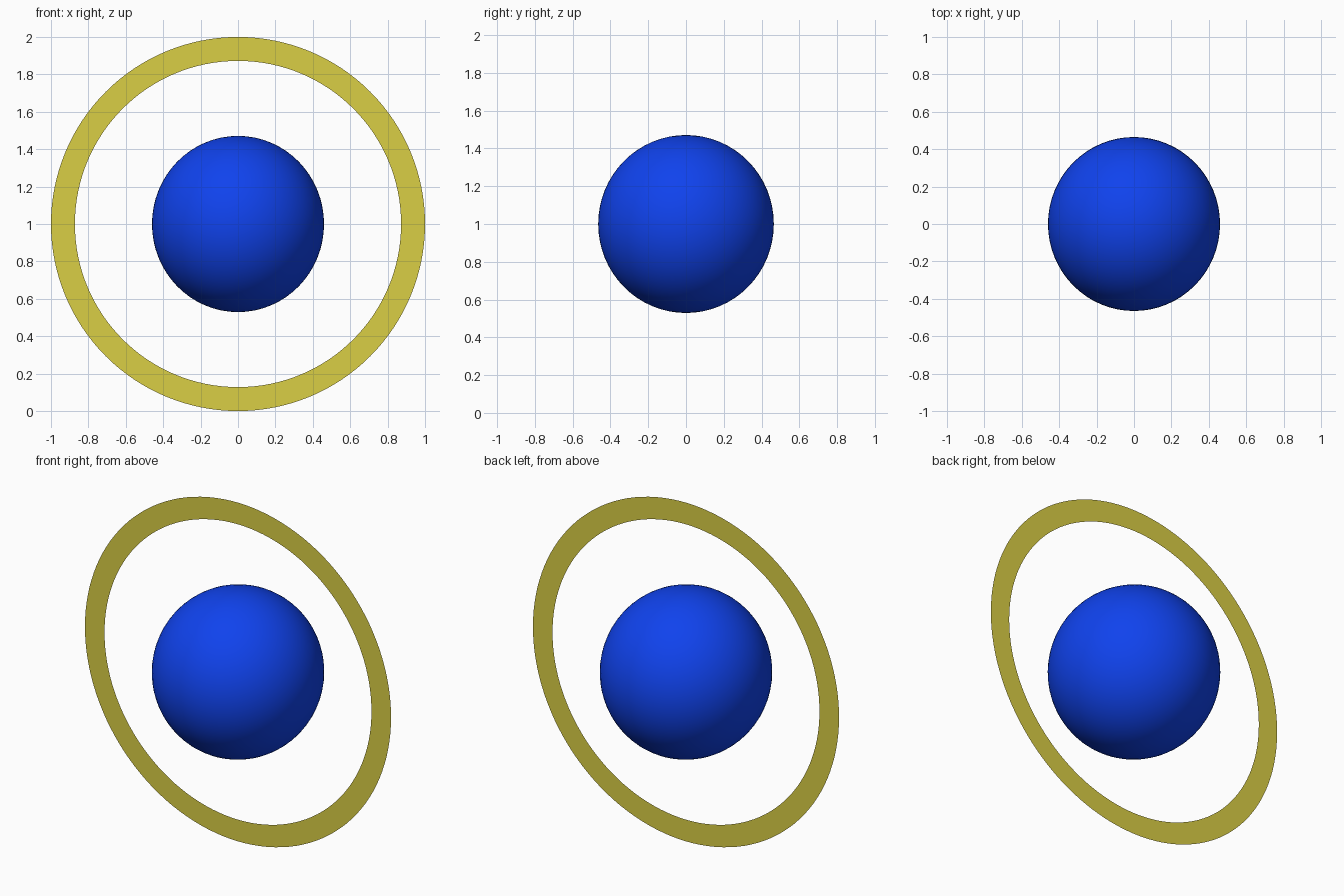
import bpy, bmesh
from math import cos, sin, tau

if "Cube" in bpy.data.objects:
    bpy.data.objects.remove(bpy.data.objects["Cube"])


def paint(obj, name, color):
    mat = bpy.data.materials.new(name)
    mat.diffuse_color = color
    mat.use_nodes = True
    mat.node_tree.nodes["Principled BSDF"].inputs["Base Color"].default_value = mat.diffuse_color
    obj.data.materials.append(mat)


# Central ball, very slightly taller than wide
bpy.ops.mesh.primitive_uv_sphere_add(segments=64, ring_count=32, radius=1, location=(0, 0, 1))
ball = bpy.context.object
ball.name = "ball"
ball.scale = (0.46, 0.465, 0.471)
bpy.ops.object.transform_apply(location=False, rotation=False, scale=True)
bpy.ops.object.shade_smooth()
paint(ball, "blue", (0.005, 0.055, 0.85, 1))

# Flat upright ring around the ball, a single sheet facing front and back
SIDES = 128
bm = bmesh.new()
loops = [[bm.verts.new((r * cos(tau * i / SIDES), 0, r * sin(tau * i / SIDES)))
          for i in range(SIDES)] for r in (0.872, 1.0)]
inner, outer = loops
for i in range(SIDES):
    j = (i + 1) % SIDES
    bm.faces.new((inner[i], outer[i], outer[j], inner[j]))
mesh = bpy.data.meshes.new("flat_ring")
bm.to_mesh(mesh)
bm.free()
ring = bpy.data.objects.new("flat_ring", mesh)
ring.location.z = 1
bpy.context.collection.objects.link(ring)
paint(ring, "yellow", (0.7, 0.62, 0.06, 1))
